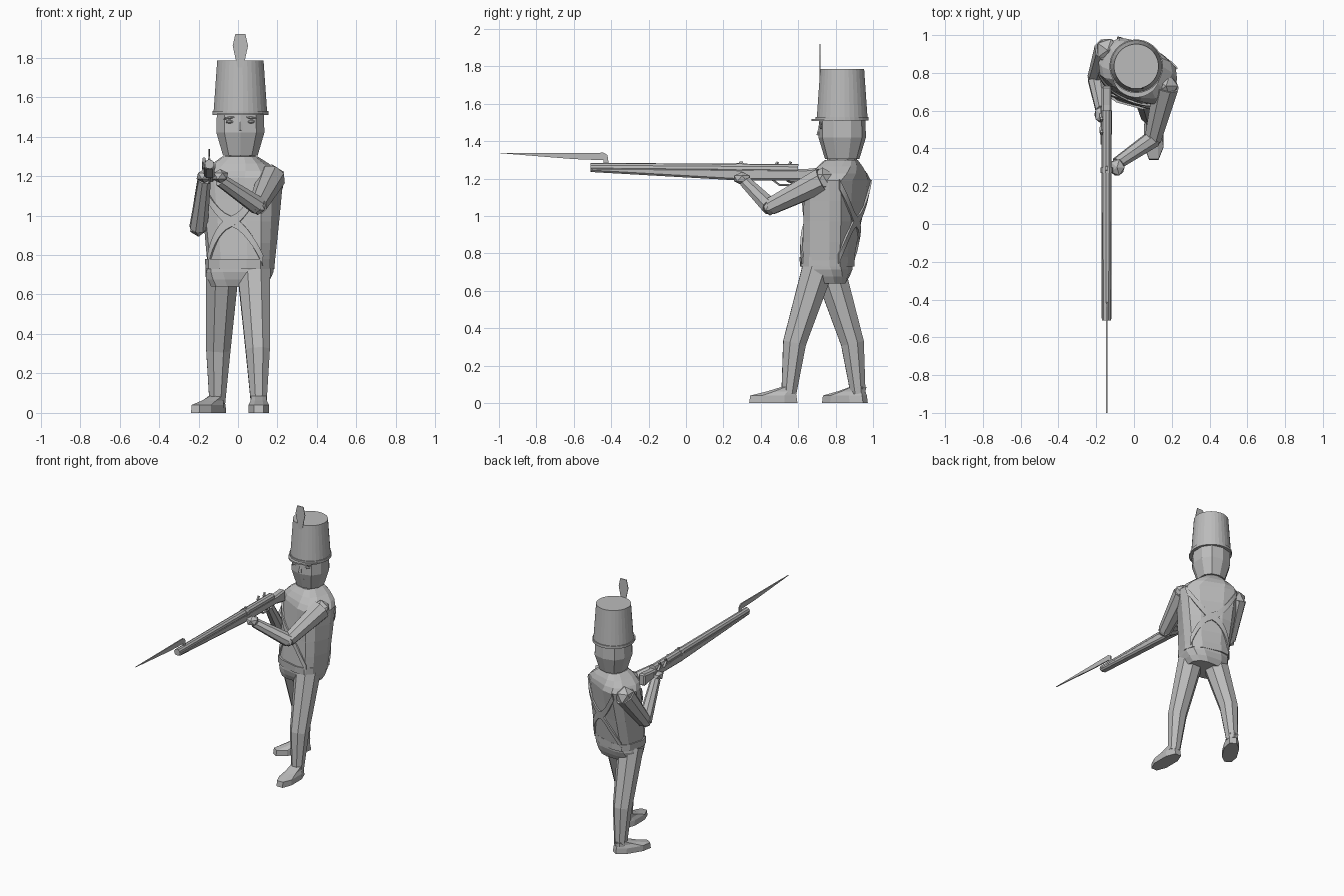
import bpy, bmesh, math
from mathutils import Vector, Matrix

cube = bpy.data.objects.get("Cube")
if cube:
    bpy.data.objects.remove(cube, do_unlink=True)

grey = bpy.data.materials.new("plain_grey")
grey.use_nodes = True
tone = (0.5, 0.5, 0.5, 1)
grey.diffuse_color = tone
grey.node_tree.nodes["Principled BSDF"].inputs["Base Color"].default_value = tone


def finish(name, bm):
    bmesh.ops.recalc_face_normals(bm, faces=bm.faces)
    mesh = bpy.data.meshes.new(name)
    bm.to_mesh(mesh)
    bm.free()
    mesh.materials.append(grey)
    obj = bpy.data.objects.new(name, mesh)
    bpy.context.collection.objects.link(obj)
    return obj


def skin(name, rings):
    """Bridge rings of points into a closed faceted body."""
    bm = bmesh.new()
    loops = [[bm.verts.new(point) for point in ring] for ring in rings]
    count = len(loops[0])
    for lower, upper in zip(loops, loops[1:]):
        for i in range(count):
            j = (i + 1) % count
            bm.faces.new((lower[i], lower[j], upper[j], upper[i]))
    bm.faces.new(loops[0])
    bm.faces.new(loops[-1])
    return finish(name, bm)


def mix(start, end, t):
    return [a + (b - a) * t for a, b in zip(start, end)]


def oval(low, high, turn=(0, 0), bulge=0, power=0.85):
    """Tapering rounded column; low and high are x, y, z, half width, half depth."""
    def surface(t, angle):
        x, y, z, width, depth = mix(low, high, t)
        swell = 1 + bulge * math.sin(math.pi * t)
        c, s = math.cos(angle), math.sin(angle)
        point = Vector((width * swell * math.copysign(abs(c) ** power, c),
                        depth * swell * math.copysign(abs(s) ** power, s), z))
        twist = math.radians(turn[0] + (turn[1] - turn[0]) * t)
        return Matrix.Rotation(twist, 3, 'Z') @ point + Vector((x, y, 0))
    return surface


def loft(name, surface, steps=1, sides=12):
    angles = [(i + 0.5) * math.tau / sides for i in range(sides)]
    return skin(name, [[surface(k / steps, angle) for angle in angles]
                       for k in range(steps + 1)])


def limb(name, joints, thick, thin, sides=8):
    """Tube through joints, narrowing evenly from thick to thin."""
    joints = [Vector(joint) for joint in joints]
    last = len(joints) - 1
    tangents = []
    for i in range(last + 1):
        before = joints[i] - joints[i - 1] if i else Vector()
        after = joints[i + 1] - joints[i] if i < last else Vector()
        tangents.append((before.normalized() + after.normalized()).normalized())
    across = tangents[0].orthogonal().normalized()
    rings = []
    for i, tangent in enumerate(tangents):
        if i:
            across = tangents[i - 1].rotation_difference(tangent) @ across
        other = tangent.cross(across)
        radius = thick + (thin - thick) * i / last
        rings.append([joints[i] + radius * (across * math.cos(a) + other * math.sin(a))
                      for a in [(k + 0.5) * math.tau / sides for k in range(sides)]])
    return skin(name, rings)


def plate(name, outline, thickness, x):
    """Extrude a side outline of (y, z) points."""
    return skin(name, [[(x + offset, y, z) for y, z in outline]
                       for offset in (-thickness / 2, thickness / 2)])


def blob(name, centre, size, tilt=0):
    bm = bmesh.new()
    bmesh.ops.create_icosphere(bm, subdivisions=1, radius=1)
    bmesh.ops.scale(bm, vec=size, verts=bm.verts)
    obj = finish(name, bm)
    obj.location = centre
    obj.rotation_euler.y = tilt
    return obj


# Hips, twisted jacket, shoulders and belt
waist = (0.015, 0.755, 0.75, 0.165, 0.13)
chest = (0.02, 0.81, 1.19, 0.21, 0.14)
neck = (0.01, 0.83, 1.3, 0.085, 0.085)
jacket = oval(waist, chest, turn=(-15, -28), power=0.65)
loft("hips", oval((0, 0.755, 0.64, 0.14, 0.1), waist, turn=(0, -15), bulge=0.08, power=0.7), steps=3)
loft("jacket", jacket, steps=4)
loft("shoulders", oval(chest, neck, turn=(-28, -10), bulge=0.1, power=0.65), steps=3)
loft("belt", oval((0.01, 0.755, 0.73, 0.17, 0.135), (0.01, 0.755, 0.78, 0.172, 0.137),
                  turn=(-15, -15), power=0.65))

# Crossed straps on chest and back
for face, middle in (("front", -90), ("back", 90)):
    for hand, side in (("right", -1), ("left", 1)):
        bm = bmesh.new()
        previous = None
        count = 24
        for k in range(count + 1):
            t = k / count
            angle = math.radians(middle + side * (1 - 2 * t) * 50)
            height = t * 0.9 + 0.05
            edge = [bm.verts.new(jacket(height + shift, angle)) for shift in (-0.06, 0.06)]
            if previous:
                bm.faces.new((previous[0], edge[0], edge[1], previous[1]))
            previous = edge
        strap = finish(f"{face}_{hand}_strap", bm)
        thickness = strap.modifiers.new("thickness", 'SOLIDIFY')
        thickness.thickness, thickness.offset = 0.015, 0

# Striding legs: the left goes forward as far as the right goes back
for hand, side, toe_out in (("left", 1, 0), ("right", -1, -32)):
    def joint(reach, x, z):
        return Vector((side * x, 0.735 - side * reach, z))
    ankle = joint(0.185, 0.105, 0.05)
    limb(f"{hand}_leg", [joint(0.03, 0.08, 0.72), joint(0.155, 0.1, 0.32), ankle], 0.09, 0.043)
    forward = Matrix.Rotation(math.radians(toe_out), 3, 'Z') @ Vector((0, -0.083, 0))
    middle = ankle + forward
    sole = (middle.x, middle.y, 0, 0.055, 0.138)
    instep = (middle.x, middle.y, 0.04, 0.055, 0.132)
    top = (ankle.x, ankle.y, 0.085, 0.042, 0.045)
    turn = (toe_out, toe_out)
    loft(f"{hand}_sole", oval(sole, instep, turn), sides=8)
    loft(f"{hand}_foot", oval(instep, top, turn, bulge=-0.1), steps=2, sides=8)

# Arms raised to aim
left_shoulder, left_elbow, left_wrist = (0.17, 0.73, 1.19), (0.1, 0.45, 1.05), (-0.09, 0.32, 1.18)
right_shoulder, right_elbow, right_wrist = (-0.14, 0.92, 1.17), (-0.2, 0.77, 0.94), (-0.17, 0.6, 1.18)
for hand, shoulder, elbow, wrist in (("left", left_shoulder, left_elbow, left_wrist),
                                     ("right", right_shoulder, right_elbow, right_wrist)):
    limb(f"{hand}_upper_arm", [shoulder, elbow], 0.072, 0.048)
    limb(f"{hand}_forearm", [elbow, wrist], 0.048, 0.034)
    blob(f"{hand}_shoulder", shoulder, (0.07, 0.07, 0.07))
    blob(f"{hand}_elbow", elbow, (0.048, 0.048, 0.048))
    blob(f"{hand}_hand", Vector(wrist) + Vector((0, -0.02, 0.02)), (0.045, 0.05, 0.035))

# Head, cap and visor share one upright axis
head_x, head_y = 0.012, 0.835


def column(name, bottom, top, low_radius, high_radius, sides=32, forward=0, power=1):
    centre = (head_x, head_y - forward)
    loft(name, oval((*centre, bottom, low_radius, low_radius),
                    (*centre, top, high_radius, high_radius), power=power), sides=sides)


column("throat", 1.25, 1.33, 0.08, 0.08, sides=10)
column("jaw", 1.305, 1.42, 0.092, 0.127, sides=10, power=0.85)
column("skull", 1.42, 1.53, 0.127, 0.124, sides=10, power=0.85)
column("cap", 1.515, 1.785, 0.137, 0.118)
column("cap_band", 1.51, 1.53, 0.142, 0.142)
column("visor", 1.508, 1.518, 0.128, 0.128, forward=0.037)

# Face
face_y = head_y - 0.113
limb("nose", [(head_x, face_y, 1.49), (head_x, face_y - 0.01, 1.43)], 0.008, 0.015, sides=5)
blob("mouth", (head_x, face_y + 0.01, 1.38), (0.035, 0.01, 0.006))
for hand, side in (("right", -1), ("left", 1)):
    x = head_x + side * 0.055
    blob(f"{hand}_eye", (x, face_y, 1.475), (0.022, 0.01, 0.01))
    blob(f"{hand}_brow", (x, face_y, 1.495), (0.034, 0.01, 0.007), tilt=side * 0.15)

# Flat plume, widest above its middle
plume_y = head_y - 0.118
stem = (head_x, plume_y, 1.75, 0.02, 0.003)
widest = (head_x, plume_y, 1.86, 0.052, 0.003)
tip = (head_x, plume_y, 1.92, 0.034, 0.003)
loft("plume_base", oval(stem, widest), sides=4)
loft("plume_tip", oval(widest, tip), sides=4)

# Musket
gun_x = -0.145
bore = 1.26
muzzle = -0.51
limb("barrel", [(gun_x, muzzle, bore), (gun_x, 0.6, bore - 0.01)], 0.024, 0.028, sides=10)
stock = plate("stock", [(muzzle, 1.235), (muzzle, bore), (0.63, 1.25), (0.73, bore),
                        (0.73, 1.17), (0.63, 1.19), (0.28, 1.19)], 0.054, gun_x)
bevel = stock.modifiers.new("soft_edges", 'BEVEL')
bevel.width, bevel.segments = 0.01, 1
limb("barrel_ring", [(gun_x, 0.27, bore - 0.01), (gun_x, 0.3, bore - 0.01)], 0.033, 0.033, sides=10)
plate("rear_sight", [(0.28, bore), (0.285, 1.29), (0.305, 1.29), (0.31, bore)], 0.012, gun_x)

# Bayonet on a cranked neck
plate("bayonet_blade", [(-1, 1.336), (-0.44, 1.338), (-0.42, 1.325), (-0.44, 1.298), (-0.6, 1.304)],
      0.008, gun_x)
plate("bayonet_neck", [(-0.44, bore), (-0.44, 1.32), (-0.42, 1.325), (-0.41, bore)], 0.008, gun_x)

# Lock on the outer side, with trigger guard below
lock_x = gun_x - 0.027
plate("lock_plate", [(0.42, 1.21), (0.42, 1.24), (0.62, 1.24), (0.62, 1.21)], 0.01, lock_x)
for part, y in (("hammer", 0.58), ("striker", 0.51)):
    limb(part, [(lock_x, y, 1.235), (lock_x, y - 0.03, 1.27), (lock_x, y - 0.02, 1.29)],
         0.012, 0.008, sides=5)
limb("trigger_guard", [(gun_x, 0.46, 1.195), (gun_x, 0.5, 1.165), (gun_x, 0.56, 1.165),
                       (gun_x, 0.6, 1.195)], 0.006, 0.006, sides=5)
